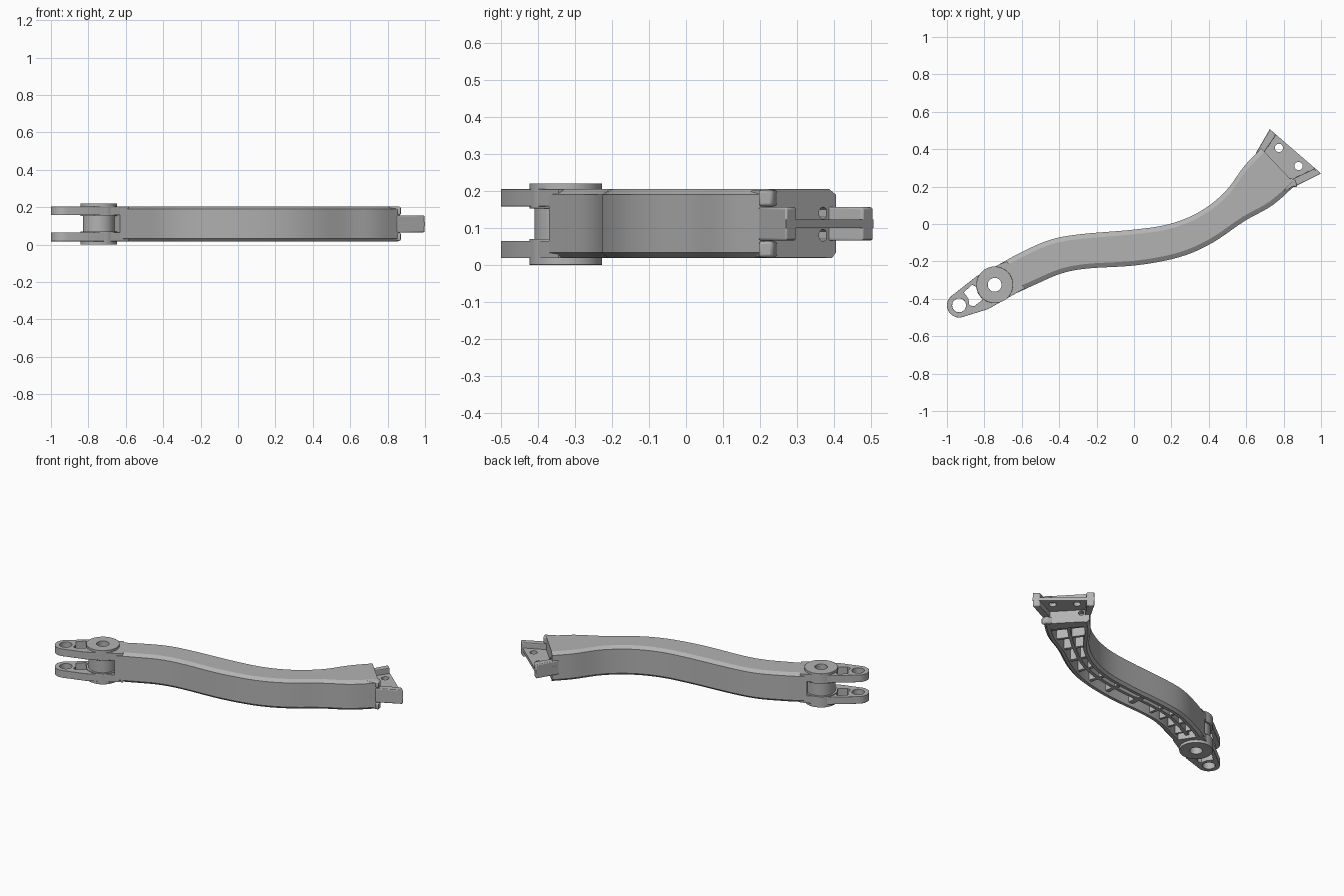
import bpy, bmesh, math
from mathutils import Vector

if "Cube" in bpy.data.objects:
    bpy.data.objects.remove(bpy.data.objects["Cube"])

grey = bpy.data.materials.new("grey_plastic")
grey.use_nodes = True
grey.diffuse_color = (0.45, 0.45, 0.45, 1)
grey.node_tree.nodes["Principled BSDF"].inputs["Base Color"].default_value = (0.45, 0.45, 0.45, 1)
parts = []


def add(name, bm):
    mesh = bpy.data.meshes.new(name)
    bmesh.ops.recalc_face_normals(bm, faces=bm.faces)
    bm.to_mesh(mesh)
    bm.free()
    mesh.materials.append(grey)
    ob = bpy.data.objects.new(name, mesh)
    bpy.context.collection.objects.link(ob)
    parts.append(ob)
    return ob


def bevel(ob, width):
    m = ob.modifiers.new("edge_bevel", "BEVEL")
    m.width, m.segments, m.limit_method = width, 2, "ANGLE"
    m.angle_limit = math.radians(40)


def circle(x, y, r, n=32, start=0, end=360):
    steps = n if end - start == 360 else n + 1
    angles = [math.radians(start + (end - start) * i / n) for i in range(steps)]
    return [(x + r * math.cos(a), y + r * math.sin(a)) for a in angles]


def plate(name, loops, z0, z1):
    """Flat plate: first loop is the outline, the others are holes."""
    curve = bpy.data.curves.new(name + "_outline", "CURVE")
    curve.dimensions, curve.fill_mode = "2D", "BOTH"
    curve.extrude = (z1 - z0) / 2
    for loop in loops:
        spline = curve.splines.new("POLY")
        spline.points.add(len(loop) - 1)
        for p, (x, y) in zip(spline.points, loop):
            p.co = (x, y, 0, 1)
        spline.use_cyclic_u = True
    temp = bpy.data.objects.new(name + "_outline", curve)
    bpy.context.collection.objects.link(temp)
    mesh = bpy.data.meshes.new_from_object(
        temp.evaluated_get(bpy.context.evaluated_depsgraph_get()))
    bm = bmesh.new()
    bm.from_mesh(mesh)
    bpy.data.objects.remove(temp)
    bmesh.ops.remove_doubles(bm, verts=bm.verts, dist=1e-4)
    bmesh.ops.translate(bm, verts=bm.verts, vec=(0, 0, (z0 + z1) / 2))
    return add(name, bm)


# Matching points along the back and front edges of the arm
BACK = [(-.72, -.215), (-.6, -.15), (-.45, -.085), (-.29, -.055), (0, -.03),
        (.19, 0), (.35, .065), (.485, .17), (.59, .31), (.68, .405)]
FRONT = [(-.63, -.37), (-.52, -.32), (-.39, -.265), (-.25, -.238), (.02, -.22),
         (.25, -.175), (.42, -.1), (.59, .015), (.74, .1), (.865, .21)]


def along(points, t):
    """Smooth curve through the points, t from 0 to 1."""
    pts = [Vector(p) for p in points]
    pts = [2 * pts[0] - pts[1]] + pts + [2 * pts[-1] - pts[-2]]
    u = t * (len(points) - 1)
    i = min(int(u), len(points) - 2)
    u -= i
    a, b, c, d = pts[i:i + 4]
    return (2 * b + (c - a) * u + (2 * a - 5 * b + 4 * c - d) * u ** 2
            + (3 * b - a - 3 * c + d) * u ** 3) / 2


def loft(name, ts, profile):
    """Sweep a section of (side 0..1, shift, height) along the arm."""
    bm = bmesh.new()
    rings = []
    for t in ts:
        back, front = along(BACK, t), along(FRONT, t)
        across = (front - back).normalized()
        ring = []
        for side, shift, z in profile:
            p = back.lerp(front, side) + across * shift
            ring.append(bm.verts.new((p.x, p.y, z)))
        rings.append(ring)
    n = len(profile)
    for a, b in zip(rings, rings[1:]):
        for i in range(n):
            bm.faces.new((a[i], a[(i + 1) % n], b[(i + 1) % n], b[i]))
    bm.faces.new(rings[0])
    bm.faces.new(rings[-1])
    return add(name, bm)


def block(z0, z1, side0=0, side1=1, shift0=.02, shift1=-.02):
    return [(side0, shift0, z0), (side0, shift0, z1), (side1, shift1, z1), (side1, shift1, z0)]


# Channel-shaped arm with chamfered edges, open below
half = [(0, .035, .018), (0, .015, .018), (0, 0, .033), (0, 0, .19), (0, .025, .205)]
inner = [(0, .035, .18)]
section = inner + half
section += [(1, -s, z) for _, s, z in reversed(section)]
stations = [i / 45 for i in range(46)]
loft("arm_shell", stations, section)

# Stiffening ribs inside the channel
loft("long_rib", stations, block(.04, .19, .5, .5, -.01, .01))
for i in range(1, 13):
    t = i / 13
    loft(f"cross_rib_{i}", [t - .006, t + .006], block(.04, .19))
loft("fork_end_wall", [0, .03], block(.02, .2))
end_block = loft("hinge_end_wall", [.95, 1], block(.02, .2))

# Screw holes in the hinge end wall
for z in (.08, .14):
    bm = bmesh.new()
    bmesh.ops.create_cone(bm, cap_ends=True, segments=20, radius1=.016, radius2=.016, depth=.08)
    cutter = add("screw_hole_cutter", bm)
    parts.remove(cutter)
    out = Vector((.7, .71, 0))
    cutter.rotation_euler = out.to_track_quat("Z", "Y").to_euler()
    cutter.location = (.713, .371, z)
    cutter.hide_render = True
    cutter.hide_viewport = True
    cut = end_block.modifiers.new("screw_hole", "BOOLEAN")
    cut.object, cut.operation = cutter, "DIFFERENCE"

# Fork ears with pin hole, window and pivot hole
PIN, PIVOT = (-.935, -.435), (-.745, -.325)
outline = circle(*PIN, .065, 16, 125, 290) + [
    (-.78, -.455), (-.63, -.37), (-.585, -.345), (-.68, -.2), (-.72, -.215), (-.84, -.278)]
window = [(-.91, -.365), (-.865, -.325), (-.845, -.335), (-.835, -.37),
          (-.81, -.405), (-.855, -.44), (-.88, -.435), (-.885, -.4)]
for name, z0, z1 in (("lower", .018, .065), ("upper", .158, .205)):
    ear = plate(name + "_fork_ear", [outline, circle(*PIN, .037), window, circle(*PIVOT, .04)], z0, z1)
    bevel(ear, .009)

# Pivot tube and its raised rims
for name, r, z0, z1 in (("pivot_tube", .085, .05, .17), ("lower_pivot_rim", .098, 0, .07),
                        ("upper_pivot_rim", .098, .153, .22)):
    rim = plate(name, [circle(*PIVOT, r, 48), circle(*PIVOT, .037)], z0, z1)
    if r > .09:
        bevel(rim, .004)

# Thin hinge plate with two holes and a thicker flange at either end
plate("hinge_plate", [[(.655, .385), (.726, .507), (1, .27), (.86, .2)],
                      circle(.775, .407, .022), circle(.88, .31, .022)], .1, .122)
bevel(plate("back_hinge_flange", [[(.65, .375), (.726, .507), (.76, .477), (.69, .375)]],
            .066, .156), .006)
bevel(plate("front_hinge_flange", [[(.85, .195), (1, .27), (.968, .298), (.835, .235)]],
            .066, .156), .006)

# Corner lips beside the front flange
for name, z0, z1 in (("lower", .02, .064), ("upper", .158, .203)):
    lip = plate(name + "_corner_lip", [[(.8, .17), (.85, .2), (.872, .195), (.865, .235), (.82, .25)]], z0, z1)
    bevel(lip, .008)

bpy.ops.object.select_all(action="DESELECT")
for ob in parts:
    ob.select_set(True)
bpy.context.view_layer.objects.active = parts[0]
bpy.ops.object.shade_smooth_by_angle(angle=math.radians(30))
